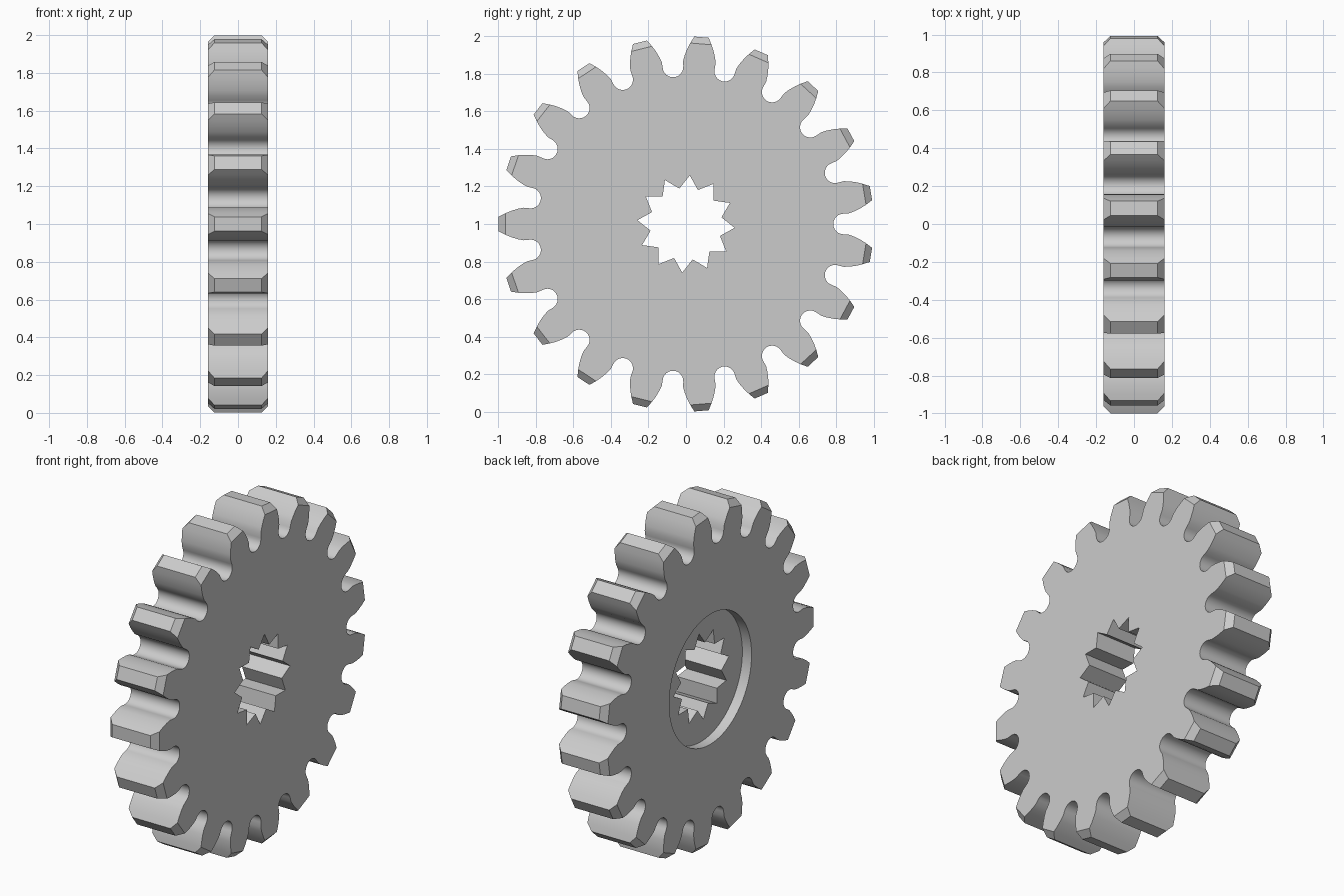
import bpy, bmesh
from math import sin, cos, tan, acos, pi, radians

TEETH, SPLINES = 19, 12
HALF_WIDTH, CHAMFER = 0.16, 0.035
TIP_R, CHAMFER_R, BASE_R = 1.0, 0.965, 0.85
FLANK_RADII = [0.87, 0.90, 0.935, CHAMFER_R, TIP_R]

old = bpy.data.objects.get("Cube")
if old:
    bpy.data.objects.remove(old, do_unlink=True)

steel = bpy.data.materials.new("plain grey steel")
steel.use_nodes = True
GREY = (0.6, 0.6, 0.6, 1)
steel.diffuse_color = GREY
steel.node_tree.nodes["Principled BSDF"].inputs["Base Color"].default_value = GREY


def polar(r, a):
    return r * cos(a), r * sin(a)


def tooth_half_angle(r):
    """Involute flank: half the angular tooth thickness at radius r."""
    a = acos(BASE_R / r)
    return 0.1033 - (tan(a) - a)


def gear_outline(collapse_tip):
    """Closed outline; a collapsed tip stops at the chamfer radius."""
    pts = []
    for i in range(TEETH):
        mid = pi + i * 2 * pi / TEETH
        radii = [min(r, CHAMFER_R) if collapse_tip else r for r in FLANK_RADII]
        pts += [polar(r, mid - tooth_half_angle(r)) for r in radii]
        pts += [polar(r, mid + tooth_half_angle(r)) for r in reversed(radii)]
        # round valley after the tooth
        v = mid + pi / TEETH
        for k in range(13):
            t = k * pi / 12
            u, w = 0.84 - 0.055 * sin(t), -0.055 * cos(t)
            pts.append((u * cos(v) - w * sin(v), u * sin(v) + w * cos(v)))
    return pts


def loft(name, sections):
    """Solid through (x, outline) sections along the x axis."""
    bm = bmesh.new()
    rings = [[bm.verts.new((x, y, z + 1)) for y, z in pts] for x, pts in sections]
    n = len(rings[0])
    for a, b in zip(rings, rings[1:]):
        for i in range(n):
            j = (i + 1) % n
            bm.faces.new((a[i], a[j], b[j], b[i]))
    bm.faces.new(rings[0])
    bm.faces.new(rings[-1])
    bmesh.ops.remove_doubles(bm, verts=bm.verts, dist=1e-5)
    bmesh.ops.recalc_face_normals(bm, faces=bm.faces)
    mesh = bpy.data.meshes.new(name)
    bm.to_mesh(mesh)
    bm.free()
    mesh.materials.append(steel)
    obj = bpy.data.objects.new(name, mesh)
    bpy.context.collection.objects.link(obj)
    return obj


# toothed body with chamfered tooth tips
full, short = gear_outline(False), gear_outline(True)
inner = HALF_WIDTH - CHAMFER
gear = loft("gear_wheel", [(-HALF_WIDTH, short), (-inner, full),
                           (inner, full), (HALF_WIDTH, short)])

# splined bore and round recess on the right-hand face
star = [polar(0.192 if k % 2 else 0.26, radians(85.6) + k * pi / SPLINES)
        for k in range(2 * SPLINES)]
circle = [polar(0.385, k * pi / 48) for k in range(96)]
cutters = [loft("bore_cutter", [(-0.3, star), (0.3, star)]),
           loft("recess_cutter", [(-0.3, circle), (-0.1, circle)])]

bpy.ops.object.select_all(action="DESELECT")
gear.select_set(True)
bpy.context.view_layer.objects.active = gear
for cutter in cutters:
    cutter.hide_render = True
    mod = gear.modifiers.new(cutter.name, "BOOLEAN")
    mod.operation, mod.solver, mod.object = "DIFFERENCE", "EXACT", cutter
    bpy.ops.object.modifier_apply(modifier=mod.name)
    bpy.data.objects.remove(cutter, do_unlink=True)

bpy.ops.object.shade_smooth_by_angle(angle=radians(25))
